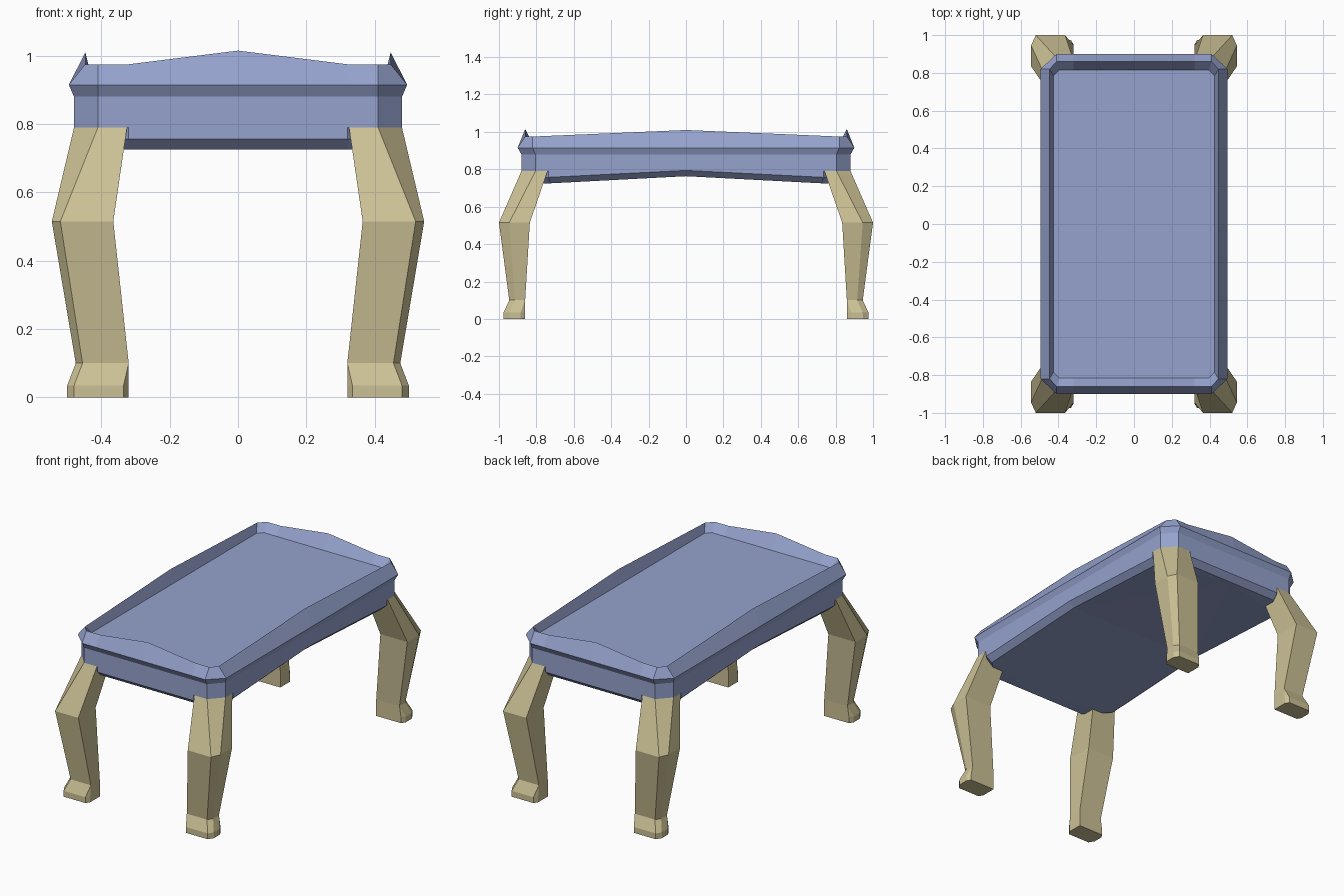
import bpy, bmesh

if "Cube" in bpy.data.objects:
    bpy.data.objects.remove(bpy.data.objects["Cube"])


def material(name, rgb):
    m = bpy.data.materials.new(name)
    m.diffuse_color = (*rgb, 1)
    m.use_nodes = True
    m.node_tree.nodes["Principled BSDF"].inputs["Base Color"].default_value = m.diffuse_color
    return m


def loft(name, rings, mat):
    """Skin a stack of equal-length rings and cap both ends."""
    bm = bmesh.new()
    loops = [[bm.verts.new(p) for p in r] for r in rings]
    n = len(loops[0])
    for a, b in zip(loops, loops[1:]):
        for i in range(n):
            j = (i + 1) % n
            bm.faces.new((a[i], a[j], b[j], b[i]))
    bm.faces.new(loops[0][::-1])
    bm.faces.new(loops[-1])
    bmesh.ops.remove_doubles(bm, verts=bm.verts, dist=0.0005)
    bmesh.ops.triangulate(bm, faces=[f for f in bm.faces if len(f.verts) > 4])
    bmesh.ops.recalc_face_normals(bm, faces=bm.faces)
    mesh = bpy.data.meshes.new(name)
    bm.to_mesh(mesh)
    bm.free()
    mesh.materials.append(mat)
    ob = bpy.data.objects.new(name, mesh)
    bpy.context.collection.objects.link(ob)
    return ob


def top_ring(hx, hy, cx, cy, z, z_front=None, z_side=None):
    """Cut-corner rectangle with raised mid points on each side."""
    zf = z if z_front is None else z_front
    zs = z if z_side is None else z_side
    k = 0.32
    q = [(hx, 0, zs), (hx, hy - cy, z), (hx - cx, hy, z), (k, hy, z), (0, hy, zf)]
    back = q + [(-x, y, h) for x, y, h in q[3::-1]]
    return back + [(-x, -y, h) for x, y, h in back[1:-1]]


def leg_ring(x0, x1, y0, y1, cx, cy, z, d=0.0):
    """Leg section: outer corner cut by cx, cy; side corners cut by d."""
    return [(x0, y0, z), (x1 - d, y0, z), (x1, y0 + 1.6 * d, z), (x1, y1 - cy, z),
            (x1 - cx, y1, z), (x0 + d, y1, z), (x0, y1 - 1.6 * d, z)]


blue = material("dusty blue", (0.30, 0.36, 0.61))
tan = material("pale tan", (0.60, 0.53, 0.30))

# Tabletop: arched apron, flared edge, raised rim and sunken surface
loft("tabletop", [
    top_ring(0.445, 0.845, 0.125, 0.12, 0.725, 0.725, 0.763),
    top_ring(0.48, 0.88, 0.16, 0.145, 0.757, 0.757, 0.794),
    top_ring(0.48, 0.88, 0.16, 0.145, 0.79, 0.79, 0.797),
    top_ring(0.48, 0.88, 0.07, 0.075, 0.79, 0.79, 0.797),
    top_ring(0.48, 0.88, 0.07, 0.075, 0.88),
    top_ring(0.495, 0.90, 0.085, 0.08, 0.915),
    top_ring(0.447, 0.86, 0.037, 0.04, 0.975, 1.015, 1.01),
    top_ring(0.427, 0.815, 0.03, 0.03, 0.93),
], blue)

# Curved legs: foot, ankle, knee and top, mirrored to the four corners
legs = loft("legs", [
    leg_ring(0.32, 0.50, 0.86, 0.975, 0.02, 0.03, 0.0, 0.015),
    leg_ring(0.32, 0.50, 0.86, 0.975, 0.02, 0.03, 0.035, 0.015),
    leg_ring(0.32, 0.475, 0.86, 0.945, 0.02, 0.03, 0.10),
    leg_ring(0.365, 0.545, 0.835, 1.0, 0.025, 0.055, 0.515),
    leg_ring(0.325, 0.48, 0.74, 0.88, 0.07, 0.075, 0.79),
], tan)
mirror = legs.modifiers.new("four corners", 'MIRROR')
mirror.use_axis = (True, True, False)
mirror.use_clip = False
